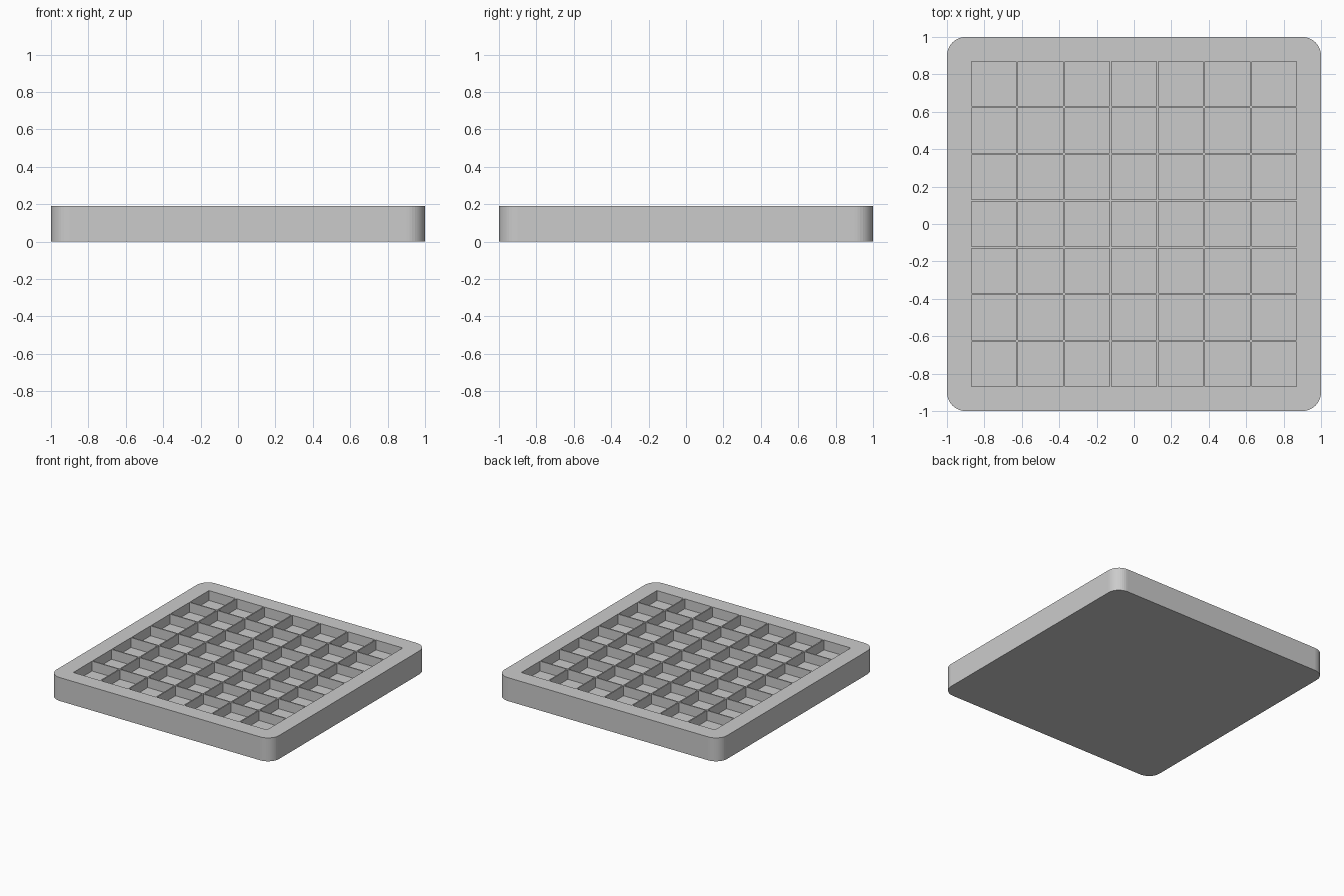
import bpy, bmesh
from mathutils import Matrix

if "Cube" in bpy.data.objects:
    bpy.data.objects.remove(bpy.data.objects["Cube"], do_unlink=True)

HEIGHT = 0.19
CORNER = 0.1
CELLS = 7
PITCH = 0.25
POCKET = 0.24
DEPTH = 0.08

grey = bpy.data.materials.new("light grey")
grey.use_nodes = True
colour = (0.6, 0.6, 0.6, 1)
grey.diffuse_color = colour
grey.node_tree.nodes["Principled BSDF"].inputs["Base Color"].default_value = colour


def add_box(bm, x, y, z, sx, sy, sz):
    """Box centred on x, y, z."""
    matrix = Matrix.Translation((x, y, z)) @ Matrix.Diagonal((sx, sy, sz, 1))
    return bmesh.ops.create_cube(bm, size=1, matrix=matrix)["verts"]


def make_object(name, bm):
    mesh = bpy.data.meshes.new(name)
    bm.to_mesh(mesh)
    bm.free()
    mesh.materials.append(grey)
    obj = bpy.data.objects.new(name, mesh)
    bpy.context.collection.objects.link(obj)
    return obj


# Slab with rounded vertical corners
bm = bmesh.new()
add_box(bm, 0, 0, HEIGHT / 2, 2, 2, HEIGHT)
uprights = [e for e in bm.edges
            if abs(e.verts[0].co.z - e.verts[1].co.z) > HEIGHT / 2]
bmesh.ops.bevel(bm, geom=uprights, offset=CORNER, offset_type="OFFSET",
                segments=10, profile=0.5, affect="EDGES")
tray = make_object("compartment_tray", bm)

# Grid of square pockets, separated by thin walls
bm = bmesh.new()
middle = (CELLS - 1) / 2
for row in range(CELLS):
    for col in range(CELLS):
        add_box(bm, (col - middle) * PITCH, (row - middle) * PITCH, HEIGHT,
                POCKET, POCKET, DEPTH * 2)
cutter = make_object("pocket_cutter", bm)
cutter.hide_render = True

# Sink the pockets into the slab, then drop the cutter
cut = tray.modifiers.new("pockets", "BOOLEAN")
cut.operation = "DIFFERENCE"
cut.solver = "EXACT"
cut.object = cutter
bpy.context.view_layer.objects.active = tray
tray.select_set(True)
bpy.ops.object.modifier_apply(modifier=cut.name)
bpy.data.objects.remove(cutter, do_unlink=True)
